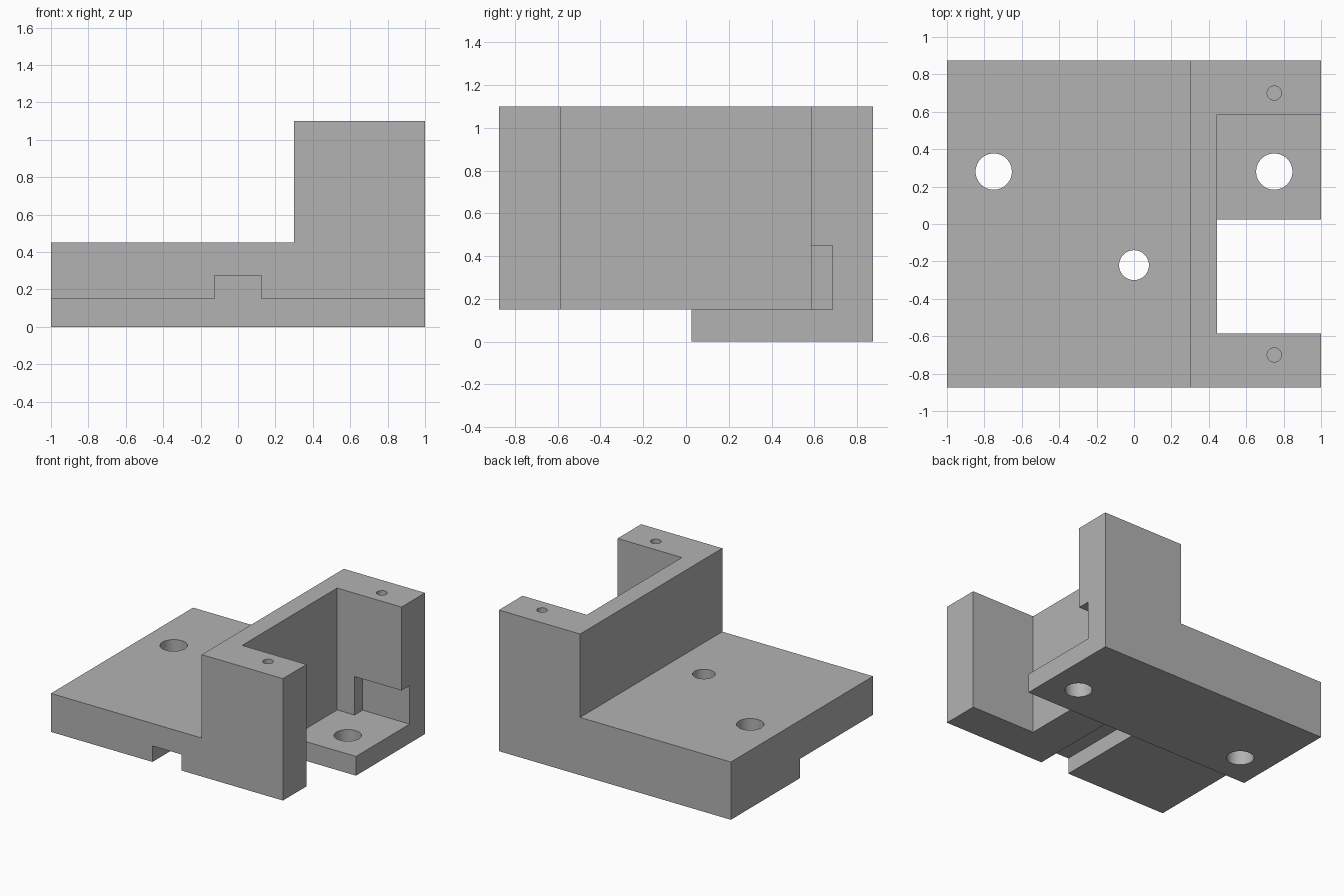
import bpy
import bmesh
from math import radians

cube = bpy.data.objects.get("Cube")
if cube:
    bpy.data.objects.remove(cube, do_unlink=True)

grey = bpy.data.materials.new("machined grey")
grey.use_nodes = True
grey.diffuse_color = (0.45, 0.45, 0.45, 1)
grey.node_tree.nodes["Principled BSDF"].inputs["Base Color"].default_value = (0.45, 0.45, 0.45, 1)


def prism(name, profile, y0, y1):
    """Extrude an x-z outline from y0 to y1."""
    bm = bmesh.new()
    face = bm.faces.new([bm.verts.new((x, y0, z)) for x, z in profile])
    new = bmesh.ops.extrude_face_region(bm, geom=[face])["geom"]
    bmesh.ops.translate(bm, vec=(0, y1 - y0, 0),
                        verts=[v for v in new if isinstance(v, bmesh.types.BMVert)])
    bmesh.ops.recalc_face_normals(bm, faces=bm.faces)
    mesh = bpy.data.meshes.new(name)
    bm.to_mesh(mesh)
    bm.free()
    obj = bpy.data.objects.new(name, mesh)
    bpy.context.collection.objects.link(obj)
    mesh.materials.append(grey)
    return obj


def box(name, x0, x1, y0, y1, z0, z1):
    return prism(name, [(x0, z0), (x1, z0), (x1, z1), (x0, z1)], y0, y1)


def drill(name, x, y, radius, z0, z1):
    bpy.ops.mesh.primitive_cylinder_add(vertices=48, radius=radius, depth=z1 - z0,
                                        location=(x, y, (z0 + z1) / 2))
    obj = bpy.context.object
    obj.name = name
    obj.data.materials.append(grey)
    return obj


# L-shaped block: low plate with a raised end
body = prism("bracket_body", [(-1, 0), (1, 0), (1, 1.1), (0.3, 1.1), (0.3, 0.45), (-1, 0.45)],
             -0.875, 0.875)

cutters = [
    # step under the front half, and the guide slot in it
    box("underside_step", -2, 2, -2, 0.025, -1, 0.15),
    box("guide_slot", -0.125, 0.125, -2, 0.025, -1, 0.275),
    # pocket in the raised end: open below at the front, floored at the back
    box("open_pocket", 0.445, 2, -0.585, 0.025, -1, 2),
    box("floored_pocket", 0.445, 2, -0.1, 0.585, 0.15, 2),
    # relief in the back cheek above the pocket floor
    box("cheek_notch", 0.595, 2, 0.4, 0.685, 0.15, 0.45),
    # through holes
    drill("centre_hole", 0, -0.22, 0.08, -1, 2),
]
for x in (-0.75, 0.75):
    cutters.append(drill("mounting_hole", x, 0.28, 0.097, -1, 2))
# blind screw holes on the cheeks
for y in (-0.7, 0.7):
    cutters.append(drill("screw_hole", 0.75, y, 0.038, 0.75, 1.5))

bpy.ops.object.select_all(action='DESELECT')
body.select_set(True)
bpy.context.view_layer.objects.active = body
for cutter in cutters:
    cutter.hide_render = True
    mod = body.modifiers.new(cutter.name, 'BOOLEAN')
    mod.operation = 'DIFFERENCE'
    mod.solver = 'EXACT'
    mod.object = cutter
    bpy.ops.object.modifier_apply(modifier=mod.name)
    bpy.data.objects.remove(cutter, do_unlink=True)

bpy.ops.object.shade_smooth_by_angle(angle=radians(30))
